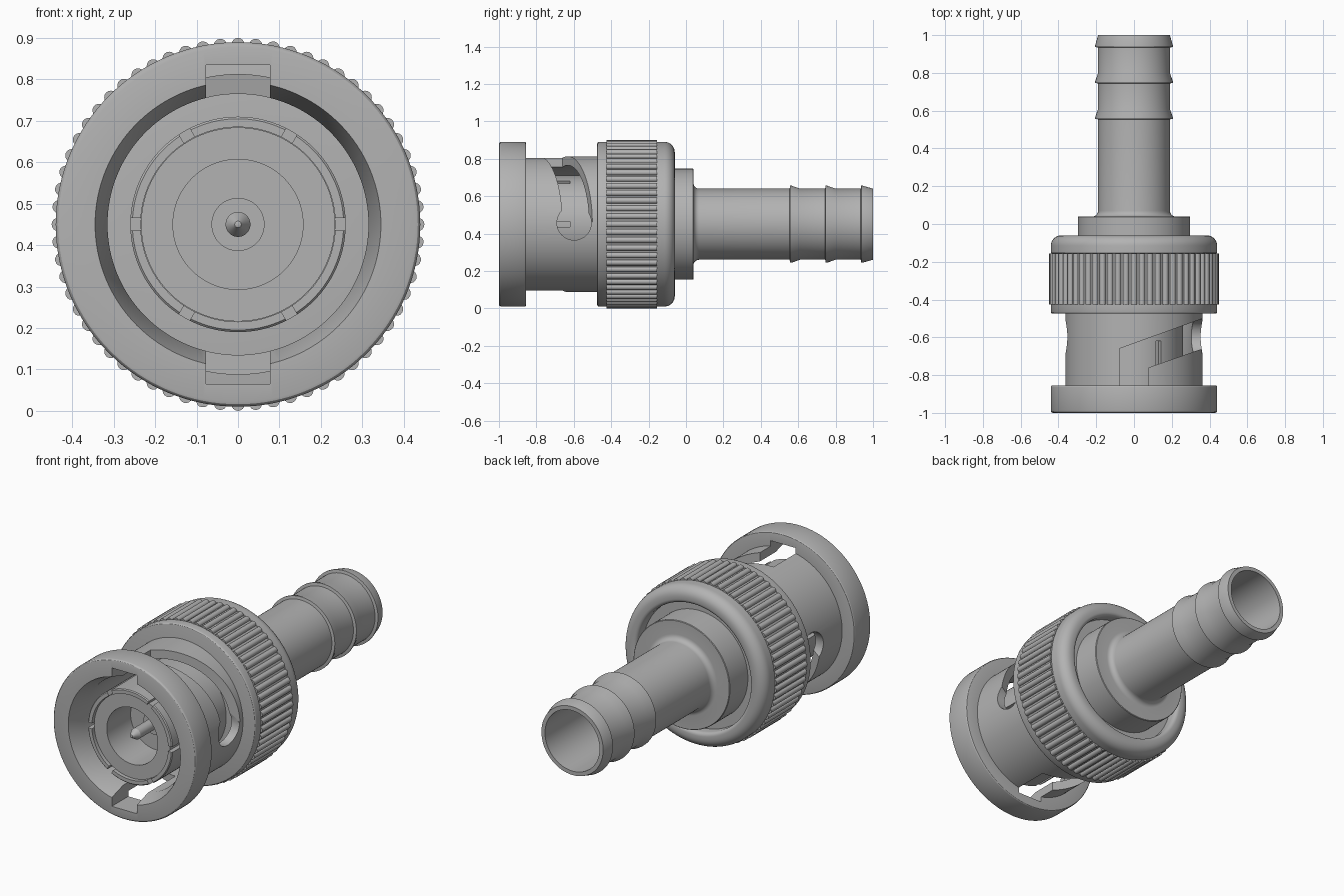
import bpy, bmesh, math
from mathutils import Matrix

AXIS_Z = 0.45
SEG = 128

cube = bpy.data.objects.get("Cube")
if cube:
    bpy.data.objects.remove(cube, do_unlink=True)

metal = bpy.data.materials.new("plain grey")
metal.use_nodes = True
grey = (0.45, 0.45, 0.45, 1)
metal.diffuse_color = grey
metal.node_tree.nodes["Principled BSDF"].inputs["Base Color"].default_value = grey


def make(name, bm):
    bmesh.ops.recalc_face_normals(bm, faces=bm.faces[:])
    mesh = bpy.data.meshes.new(name)
    bm.to_mesh(mesh)
    bm.free()
    mesh.materials.append(metal)
    ob = bpy.data.objects.new(name, mesh)
    bpy.context.collection.objects.link(ob)
    return ob


def activate(ob):
    bpy.ops.object.select_all(action='DESELECT')
    ob.select_set(True)
    bpy.context.view_layer.objects.active = ob


def smooth(ob):
    activate(ob)
    bpy.ops.object.shade_smooth_by_angle(angle=math.radians(30))


def lathe(name, profile):
    """Turn a closed (y, radius) outline around the long axis."""
    bm = bmesh.new()
    rings = []
    for i in range(SEG):
        a = math.tau * i / SEG
        rings.append([bm.verts.new((r * math.cos(a), y, AXIS_Z + r * math.sin(a)))
                      for y, r in profile])
    n = len(profile)
    for i in range(SEG):
        p, q = rings[i], rings[(i + 1) % SEG]
        for j in range(n):
            k = (j + 1) % n
            if profile[j][1] or profile[k][1]:
                bm.faces.new((p[j], p[k], q[k], q[j]))
    bmesh.ops.remove_doubles(bm, verts=bm.verts[:], dist=1e-5)
    return make(name, bm)


def arc(y, r, rad, start, end, steps=6):
    """Rounded corner points for a profile, angles in degrees."""
    pts = []
    for i in range(steps + 1):
        a = math.radians(start + (end - start) * i / steps)
        pts.append((y + rad * math.cos(a), r + rad * math.sin(a)))
    return pts


def cut(ob, cutter):
    cutter.hide_render = True
    activate(ob)
    mod = ob.modifiers.new("cut", 'BOOLEAN')
    mod.operation = 'DIFFERENCE'
    mod.solver = 'EXACT'
    mod.object = cutter
    bpy.ops.object.modifier_apply(modifier=mod.name)
    bpy.data.objects.remove(cutter, do_unlink=True)


def turn(bm, angle):
    centre = Matrix.Translation((0, 0, AXIS_Z))
    bm.transform(centre @ Matrix.Rotation(angle, 4, 'Y') @ centre.inverted())


# Bayonet shell with front flange and flared mouth
shell = lathe("bayonet_shell", [
    (-1, 0.345), *arc(-0.988, 0.428, 0.012, 180, 90, 3),
    *arc(-0.863, 0.432, 0.008, 90, 0, 3),
    (-0.855, 0.363), (-0.45, 0.363), (-0.45, 0.315), (-0.9, 0.315)])

# Key slots running into slanted ramps, each ending in a round lock hole
for angle in (0, math.pi):
    bm = bmesh.new()
    outline = [(-0.077, -1.1), (0.077, -1.1), (0.077, -0.76),
               (0.42, -0.64), (0.42, -0.48), (-0.077, -0.66)]
    face = bm.faces.new([bm.verts.new((x, y, 0.462)) for x, y in outline])
    up = bmesh.ops.extrude_face_region(bm, geom=[face])["geom"]
    bmesh.ops.translate(bm, vec=(0, 0, 0.373),
                        verts=[v for v in up if isinstance(v, bmesh.types.BMVert)])
    turn(bm, angle)
    cut(shell, make("ramp_cutter", bm))

    bm = bmesh.new()
    bmesh.ops.create_cone(bm, cap_ends=True, segments=40, radius1=0.092, radius2=0.092,
                          depth=0.25,
                          matrix=Matrix.Translation((0.345, -0.598, 0.457))
                          @ Matrix.Rotation(math.pi / 2, 4, 'Y'))
    turn(bm, angle)
    cut(shell, make("lock_hole_cutter", bm))
smooth(shell)

# Split contact sleeve with six slits
sleeve = lathe("contact_sleeve", [(-0.95, 0.235), (-0.95, 0.255), (-0.945, 0.26),
                                  (-0.45, 0.26), (-0.45, 0.235)])
for i in range(3):
    bm = bmesh.new()
    bmesh.ops.create_cube(bm, size=1, matrix=Matrix.Translation((0, -0.82, AXIS_Z))
                          @ Matrix.Diagonal((0.7, 0.4, 0.03, 1)))
    turn(bm, i * math.pi / 3)
    cut(sleeve, make("slit_cutter", bm))
smooth(sleeve)

# Insulator cup and centre pin
smooth(lathe("insulator", [(-0.93, 0.157), (-0.93, 0.234), (-0.44, 0.234),
                           (-0.44, 0), (-0.72, 0), (-0.72, 0.157)]))
smooth(lathe("pin_seat", [(-0.74, 0), (-0.74, 0.064), (-0.7, 0.064), (-0.7, 0)]))
smooth(lathe("centre_pin", [(-0.94, 0), (-0.937, 0.008), (-0.9, 0.03),
                            (-0.7, 0.03), (-0.7, 0)]))

# Grip collar with rounded, recessed back
smooth(lathe("grip_collar", [
    (-0.475, 0.2), *arc(-0.465, 0.43, 0.01, 180, 90, 3),
    (-0.426, 0.44), (-0.425, 0.435), (-0.155, 0.435), (-0.154, 0.44),
    *arc(-0.115, 0.385, 0.055, 90, 0, 8),
    *arc(-0.08, 0.37, 0.02, 0, -90, 4), (-0.12, 0.35), (-0.12, 0.2)]))

# Knurled ribs around the collar
RIBS = 64
bm = bmesh.new()
for i in range(RIBS):
    a = math.tau * i / RIBS
    place = Matrix.Translation((0.434 * math.cos(a), -0.29, AXIS_Z + 0.434 * math.sin(a)))
    spin = Matrix.Rotation(-a, 4, 'Y') @ Matrix.Rotation(math.pi / 2, 4, 'X')
    bmesh.ops.create_cone(bm, cap_ends=True, segments=16, radius1=0.016, radius2=0.016,
                          depth=0.27, matrix=place @ spin)
smooth(make("grip_ribs", bm))

# Hose stem: disc, filleted root, three barbs and open bore
barbs = []
for y, length in ((0.56, 0.05), (0.75, 0.05), (0.94, 0.06)):
    barbs += [(y - 0.006, 0.19), (y - 0.003, 0.206), (y + 0.004, 0.206), (y + length, 0.19)]
smooth(lathe("hose_stem", [
    (-0.3, 0), (-0.3, 0.297), (0.037, 0.297), (0.04, 0.294),
    *arc(0.07, 0.22, 0.03, 180, 270), *barbs,
    (1, 0.168), (0.05, 0.168), (0.05, 0)]))
